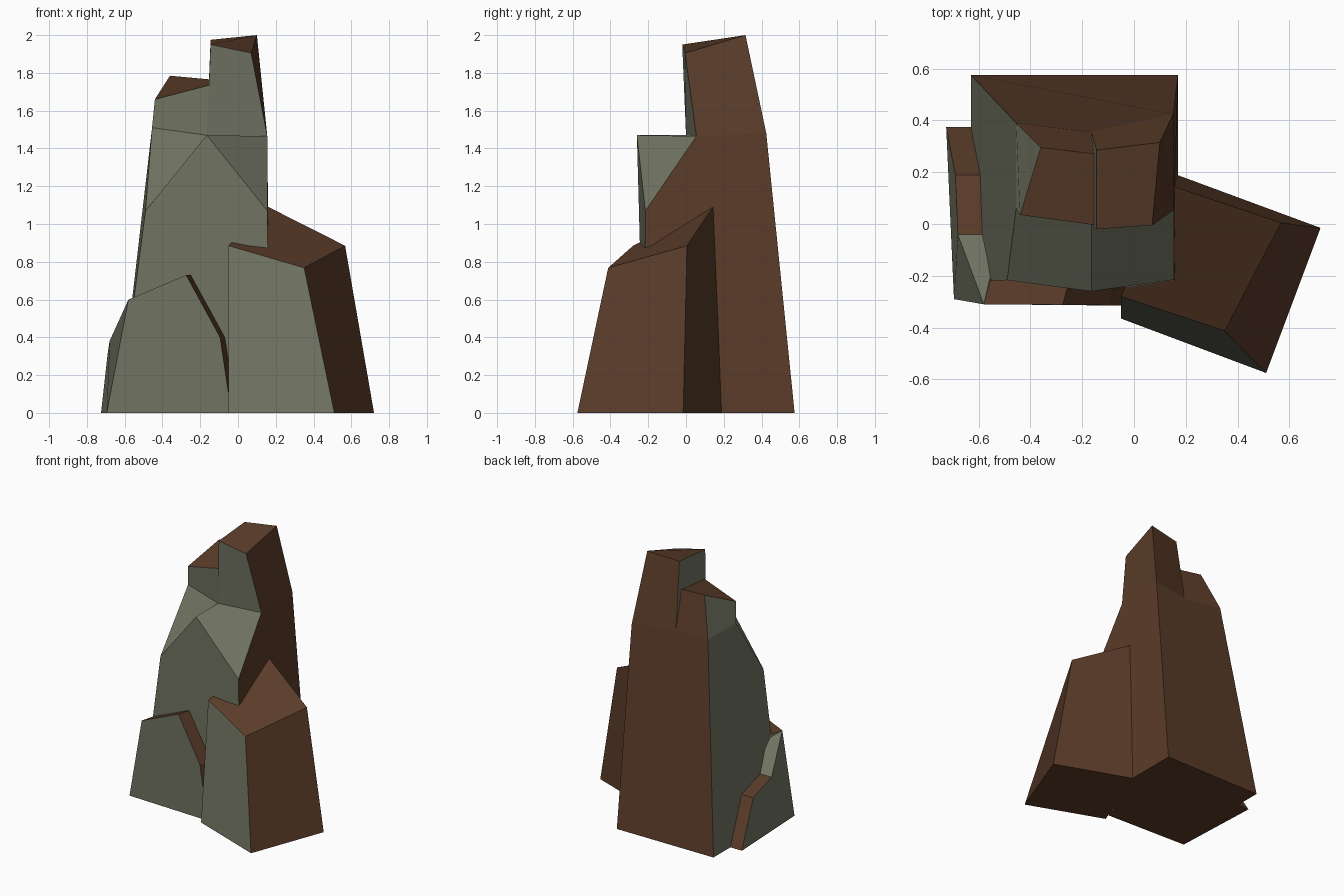
import bpy, bmesh

if "Cube" in bpy.data.objects:
    bpy.data.objects.remove(bpy.data.objects["Cube"])


def material(name, rgb):
    m = bpy.data.materials.new(name)
    m.diffuse_color = (*rgb, 1)
    m.use_nodes = True
    m.node_tree.nodes["Principled BSDF"].inputs["Base Color"].default_value = m.diffuse_color
    return m


MATS = [material("brown_rock", (0.102, 0.045, 0.022)),
        material("mossy_grey_rock", (0.168, 0.178, 0.124))]


def is_mossy(n):
    # Moss covers the steep front and left faces, plus the one tilted rear ledge
    if n.z < 0.8 and (n.y < -0.45 or n.x < -0.45):
        return True
    return n.y > 0.4 and 0.6 < n.z < 0.9


def rock(name, points, faces):
    bm = bmesh.new()
    vs = [bm.verts.new(p) for p in points]
    for f in faces:
        bm.faces.new([vs[i] for i in f])
    bmesh.ops.recalc_face_normals(bm, faces=bm.faces)
    bm.normal_update()
    for f in bm.faces:
        f.material_index = int(is_mossy(f.normal))
    me = bpy.data.meshes.new(name)
    bm.to_mesh(me)
    bm.free()
    for m in MATS:
        me.materials.append(m)
    ob = bpy.data.objects.new(name, me)
    bpy.context.collection.objects.link(ob)
    return ob


def loft(name, a, b):
    # Closed solid between two rings with the same number of points
    n = len(a)
    sides = [(i, (i + 1) % n, n + (i + 1) % n, n + i) for i in range(n)]
    return rock(name, a + b, sides + [tuple(range(n)), tuple(range(n, 2 * n))])


# Shoulder points shared by the main column and the two peaks
left, inner, right = (-.455, .06, 1.51), (-.165, 0, 1.47), (.155, .055, 1.465)
back_r, back_m, back_l = (.152, .425, 1.48), (-.165, .355, 1.49), (-.455, .39, 1.51)

# Main column with overhanging front nose
column = [(-.63, -.22, 0), (.17, -.22, 0), (.17, .575, 0), (-.63, .575, 0),
          (-.49, -.217, 1.07), (-.165, -.26, 1.47), (.155, -.215, 1.07),
          left, inner, right, back_r, back_m, back_l]
rock("main_column", column, [
    (0, 1, 2, 3),            # base
    (0, 1, 6, 5, 4),         # front
    (1, 2, 10, 9, 6),        # right
    (2, 3, 12, 11, 10),      # back
    (3, 0, 4, 7, 12),        # left
    (4, 5, 8, 7), (5, 6, 9, 8),       # ledges beside the nose
    (7, 8, 11, 12), (8, 9, 10, 11)])  # seats under the peaks

# Twin peaks
loft("tall_peak", [inner, right, back_r, back_m],
     [(-.145, -.02, 1.95), (.07, -.005, 1.905), (.10, .315, 2.0), (-.145, .285, 1.975)])
loft("short_peak", [left, inner, back_m, back_l],
     [(-.44, .035, 1.66), (-.145, -.005, 1.737), (-.145, .27, 1.765), (-.36, .295, 1.785)])

# Turned block leaning on the right
loft("right_block",
     [(-.05, -.365, 0), (.51, -.575, 0), (.72, -.015, 0), (.165, .19, 0)],
     [(-.05, -.28, .885), (.35, -.412, .768), (.567, .005, .885), (.145, .148, 1.098)])

# Low slab across the front left
front = [(-.695, -.29, 0), (-.58, -.31, .6), (-.275, -.312, .73),
         (-.095, -.314, .4), (-.035, -.315, 0)]
loft("front_slab", front, [(x + .04, y + .15, z) for x, y, z in front])

# Stepped slab along the left side
side = [(-.725, .375, 0), (-.69, .19, .315), (-.68, -.04, .38), (-.58, -.31, .6), (-.695, -.29, 0)]
side_in = [(-.5, y, z) for x, y, z in side]
side_in[3] = (-.52, -.16, .6)
loft("side_slab", side, side_in)
